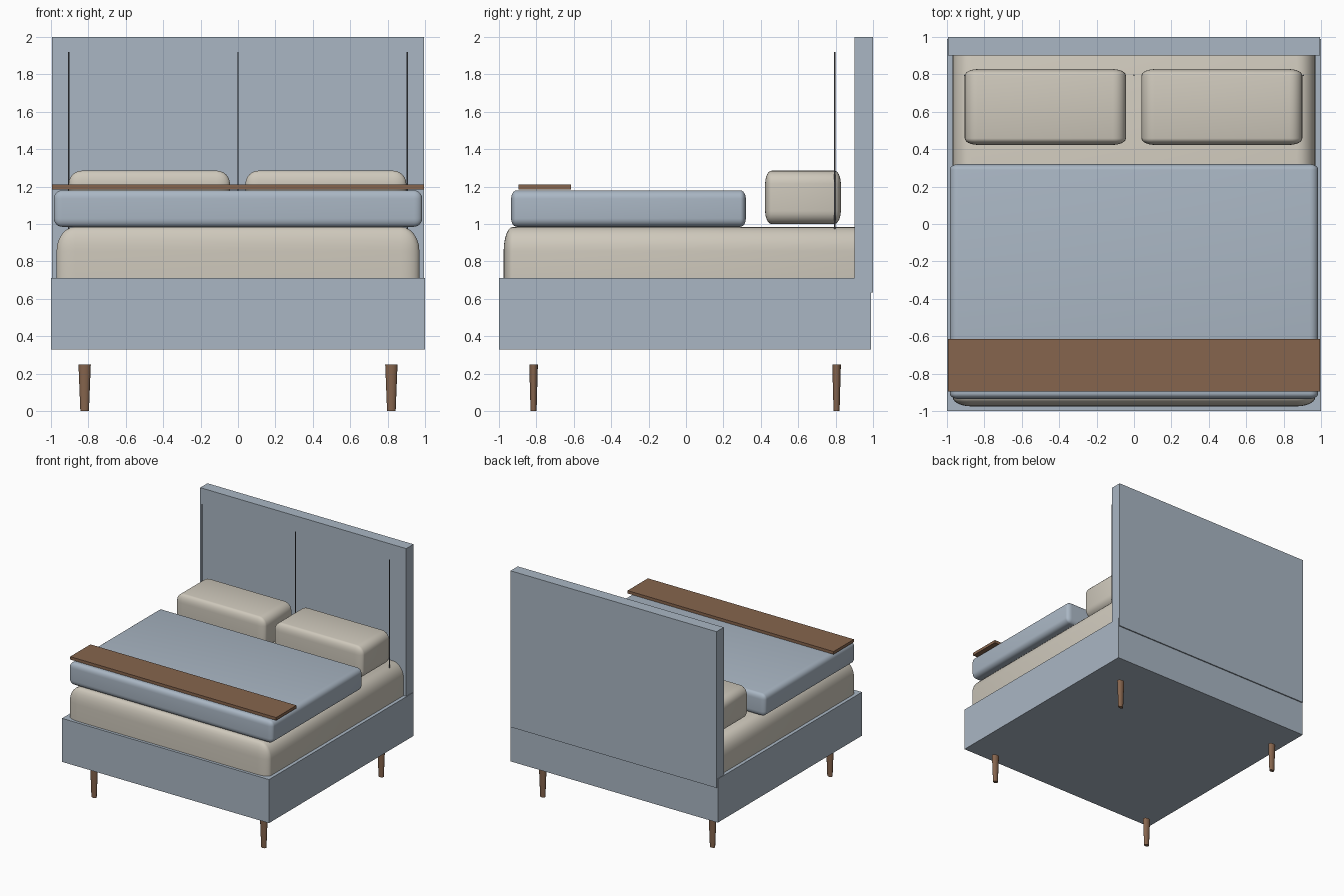
import bpy, bmesh, math
from mathutils import Vector

if "Cube" in bpy.data.objects:
    bpy.data.objects.remove(bpy.data.objects["Cube"])


def material(name, rgb):
    m = bpy.data.materials.new(name)
    m.diffuse_color = (*rgb, 1)
    m.use_nodes = True
    m.node_tree.nodes["Principled BSDF"].inputs["Base Color"].default_value = m.diffuse_color
    return m


BLUE = material("blue_fabric", (0.40, 0.47, 0.55))
CREAM = material("cream_linen", (0.62, 0.58, 0.50))
WOOD = material("brown", (0.24, 0.13, 0.075))
DARK = material("dark_seam", (0.12, 0.13, 0.15))


def finish(name, bm, mat):
    me = bpy.data.meshes.new(name)
    bm.to_mesh(me)
    bm.free()
    me.materials.append(mat)
    ob = bpy.data.objects.new(name, me)
    bpy.context.collection.objects.link(ob)
    bpy.ops.object.select_all(action='DESELECT')
    bpy.context.view_layer.objects.active = ob
    ob.select_set(True)
    bpy.ops.object.shade_smooth_by_angle(angle=math.radians(35))
    return ob


def box(name, lo, hi, mat, radii=None):
    """Box between two corners; radii gives a separate edge radius per axis."""
    lo, hi = Vector(lo), Vector(hi)
    r = Vector(radii or (1, 1, 1))
    size, mid = hi - lo, (lo + hi) / 2
    bm = bmesh.new()
    bmesh.ops.create_cube(bm, size=1)
    bmesh.ops.scale(bm, vec=[s / k for s, k in zip(size, r)], verts=bm.verts)
    if radii:
        bmesh.ops.bevel(bm, geom=bm.edges[:], offset=1, offset_type='OFFSET',
                        segments=6, profile=0.5, affect='EDGES')
        bmesh.ops.scale(bm, vec=r, verts=bm.verts)
    else:
        bmesh.ops.scale(bm, vec=r, verts=bm.verts)
    bmesh.ops.translate(bm, vec=mid, verts=bm.verts)
    return finish(name, bm, mat)


def post(name, x, y, z0, z1, r0, r1, mat, sides=16, squash=1.0):
    """Tapered post from z0 to z1, squashed along y."""
    bm = bmesh.new()
    bmesh.ops.create_cone(bm, cap_ends=True, segments=sides,
                          radius1=r0, radius2=r1, depth=z1 - z0)
    bmesh.ops.scale(bm, vec=(1, squash, 1), verts=bm.verts)
    bmesh.ops.translate(bm, vec=(x, y, (z0 + z1) / 2), verts=bm.verts)
    return finish(name, bm, mat)


# Upholstered base and headboard
box("bed_base", (-1, -1, 0.33), (1, 0.99, 0.71), BLUE)
box("headboard", (-0.995, 0.9, 0.635), (0.995, 1.0, 2.0), BLUE)

# Mattress, duvet and folded throw
box("mattress", (-0.97, -0.975, 0.5), (0.97, 0.95, 0.985), CREAM, (0.1, 0.05, 0.13))
box("duvet", (-0.985, -0.935, 0.985), (0.985, 0.32, 1.18), BLUE, (0.045, 0.03, 0.045))
box("throw", (-0.995, -0.895, 1.185), (0.995, -0.615, 1.21), WOOD)

# Pillows
for side, x0, x1 in (("left", -0.905, -0.043), ("right", 0.04, 0.9)):
    box(side + "_pillow", (x0, 0.423, 1.0), (x1, 0.828, 1.285), CREAM, (0.07, 0.035, 0.07))

# Headboard seam rods
for i, x in enumerate((-0.905, 0, 0.905)):
    post(f"headboard_seam_{i + 1}", x, 0.795, 0.72, 1.92, 0.004, 0.004, DARK, sides=8)

# Tapered legs
for sy, end in ((-1, "front"), (1, "back")):
    for sx, side in ((-1, "left"), (1, "right")):
        post(f"{end}_{side}_leg", sx * 0.82, sy * 0.81 - 0.005, 0, 0.25,
             0.023, 0.033, WOOD, squash=0.7)
